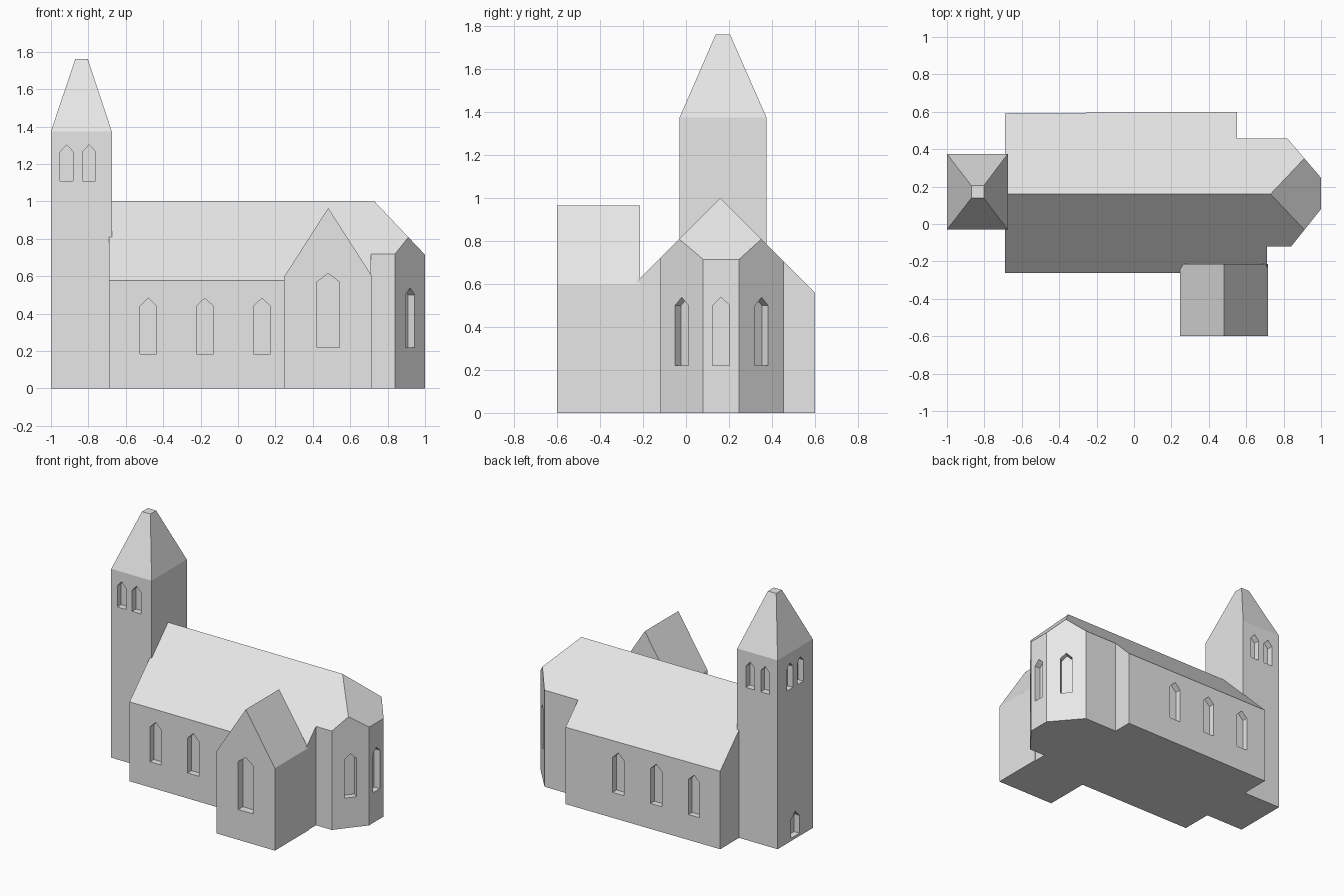
import bpy, bmesh, math
from mathutils import Vector

if "Cube" in bpy.data.objects:
    bpy.data.objects.remove(bpy.data.objects["Cube"])

stone = bpy.data.materials.new("stone_grey")
stone.diffuse_color = (0.8, 0.8, 0.8, 1)
stone.use_nodes = True
stone.node_tree.nodes["Principled BSDF"].inputs["Base Color"].default_value = stone.diffuse_color


def make_object(name, bm):
    bmesh.ops.recalc_face_normals(bm, faces=bm.faces[:])
    mesh = bpy.data.meshes.new(name)
    bm.to_mesh(mesh)
    bm.free()
    mesh.materials.append(stone)
    ob = bpy.data.objects.new(name, mesh)
    bpy.context.collection.objects.link(ob)
    return ob


def roofed_block(name, plan, planes, height=1.3):
    """Extrude a floor plan, then slice it with each roof plane (point, normal)."""
    bm = bmesh.new()
    floor = bm.faces.new([bm.verts.new((x, y, 0)) for x, y in plan])
    top = bmesh.ops.extrude_face_region(bm, geom=[floor], use_keep_orig=True)
    verts = [v for v in top["geom"] if isinstance(v, bmesh.types.BMVert)]
    bmesh.ops.translate(bm, verts=verts, vec=(0, 0, height))
    for co, no in planes:
        geom = bm.verts[:] + bm.edges[:] + bm.faces[:]
        bmesh.ops.bisect_plane(bm, geom=geom, dist=1e-5, plane_co=co,
                               plane_no=Vector(no).normalized(), clear_outer=True)
        rim = [e for e in bm.edges if e.is_boundary]
        bmesh.ops.holes_fill(bm, edges=rim, sides=0)
    return make_object(name, bm)


def cut_window(ob, x, y, nx, ny, width, z0, shoulder, z1, depth=0.045):
    """Sink a pointed opening into the wall at (x, y) with outward normal (nx, ny)."""
    n = Vector((nx, ny, 0)).normalized()
    u = Vector((-n.y, n.x, 0))
    w = width / 2
    base = Vector((x, y, 0)) - n * depth
    bm = bmesh.new()
    outline = [(-w, z0), (w, z0), (w, shoulder), (0, z1), (-w, shoulder)]
    face = bm.faces.new([bm.verts.new(base + u * a + Vector((0, 0, z))) for a, z in outline])
    ext = bmesh.ops.extrude_face_region(bm, geom=[face], use_keep_orig=True)
    verts = [v for v in ext["geom"] if isinstance(v, bmesh.types.BMVert)]
    bmesh.ops.translate(bm, verts=verts, vec=n * (depth + 0.05))
    cutter = make_object("window_cutter", bm)
    cutter.hide_render = True
    mod = ob.modifiers.new("window", "BOOLEAN")
    mod.operation, mod.solver, mod.object = "DIFFERENCE", "EXACT", cutter
    bpy.context.view_layer.objects.active = ob
    bpy.ops.object.modifier_apply(modifier=mod.name)
    bpy.data.objects.remove(cutter)


# Shared roof slopes of nave and choir
ridge = (0, 0.16, 1.0)
slopes = [(ridge, (0, -1, 1)), (ridge, (0, 1, 1))]

# Nave with three windows on each long wall
nave = roofed_block("nave", [(-0.69, -0.262), (0.712, -0.262), (0.712, -0.12), (0.55, -0.12),
                             (0.55, 0.6), (-0.69, 0.592)], slopes)
for x in (-0.48, -0.177, 0.128):
    cut_window(nave, x, -0.262, 0, -1, 0.09, 0.185, 0.44, 0.483)
    cut_window(nave, x, 0.596, 0, 1, 0.09, 0.185, 0.44, 0.483)

# Choir with a three-sided apse and hipped end
apse = [(0.84, -0.12), (1.0, 0.08), (1.0, 0.247), (0.82, 0.457)]
choir = roofed_block("choir", [(0.55, -0.12)] + apse + [(0.55, 0.457)],
                     slopes + [((0.73, 0.16, 1.0), (0.285, 0, 0.27))])
for (x0, y0), (x1, y1) in zip(apse, apse[1:]):
    cut_window(choir, (x0 + x1) / 2, (y0 + y1) / 2, y1 - y0, x0 - x1, 0.08, 0.22, 0.5, 0.538)

# Gabled side chapel
top = (0.4825, 0, 0.965)
chapel = roofed_block("side_chapel", [(0.247, -0.6), (0.717, -0.6), (0.717, -0.215), (0.247, -0.215)],
                      [(top, (-0.365, 0, 0.2345)), (top, (0.365, 0, 0.2345))])
cut_window(chapel, 0.482, -0.6, 0, -1, 0.12, 0.22, 0.57, 0.615, 0.055)

# Tower with a blunt spire
bm = bmesh.new()
for z, x0, x1, y0, y1 in [(0, -1, -0.675, -0.03, 0.375), (1.375, -1, -0.675, -0.03, 0.375),
                          (1.762, -0.87, -0.803, 0.138, 0.205)]:
    for x in (x0, x1):
        for y in (y0, y1):
            bm.verts.new((x, y, z))
bmesh.ops.convex_hull(bm, input=bm.verts[:])
bmesh.ops.dissolve_limit(bm, angle_limit=math.radians(1), verts=bm.verts[:], edges=bm.edges[:])
tower = make_object("tower", bm)

# Paired belfry openings on three sides and a small door on the end
for s in (-0.06, 0.06):
    cut_window(tower, -0.856 + s, -0.03, 0, -1, 0.07, 1.11, 1.265, 1.303)
    cut_window(tower, -0.84 + s, 0.375, 0, 1, 0.07, 1.11, 1.265, 1.303)
    cut_window(tower, -1, 0.172 + s, -1, 0, 0.07, 1.11, 1.265, 1.303)
cut_window(tower, -1, 0.172, -1, 0, 0.1, 0.02, 0.15, 0.2)
